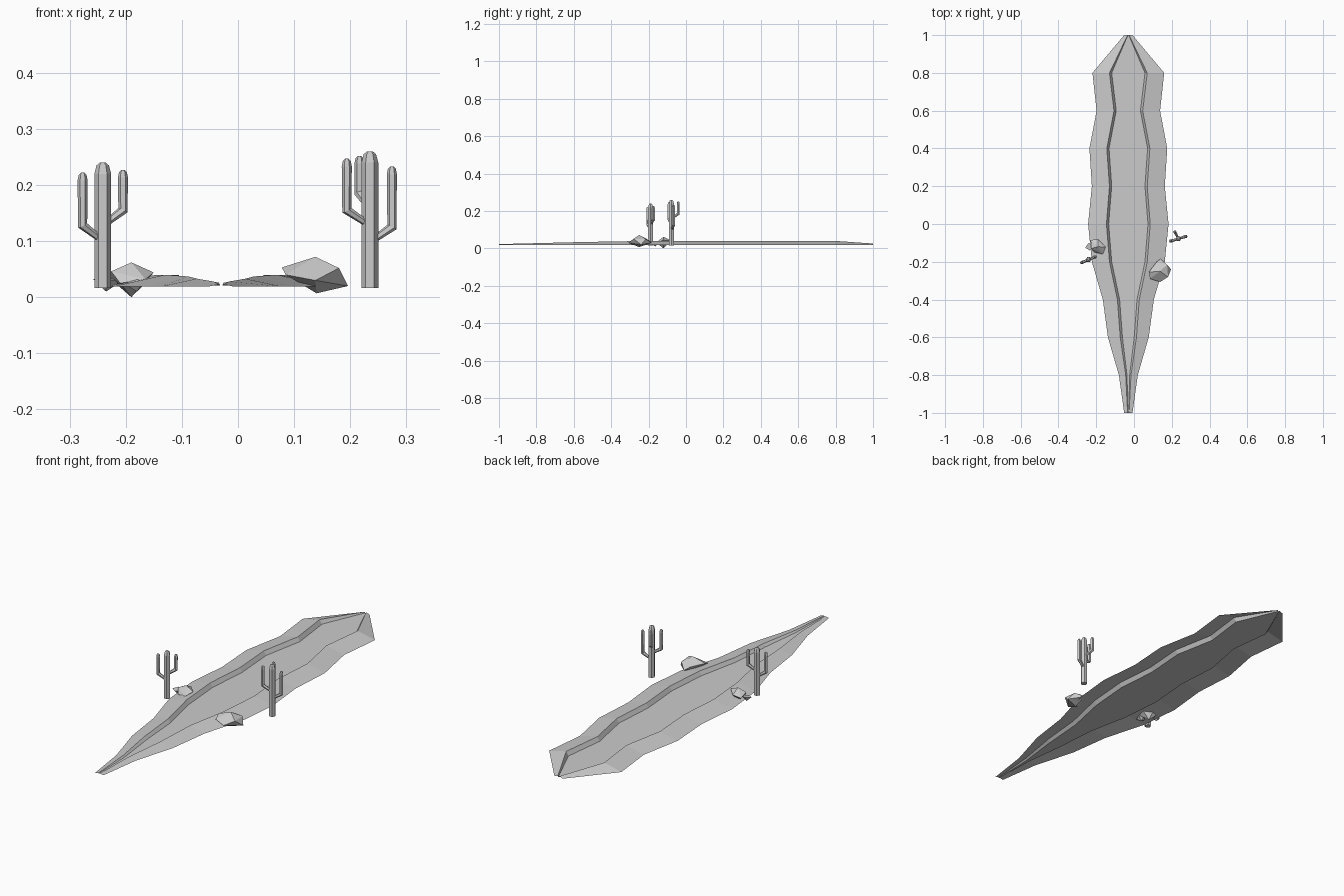
import bpy, bmesh, math
from mathutils import Vector

cube = bpy.data.objects.get("Cube")
if cube:
    bpy.data.objects.remove(cube)

grey = bpy.data.materials.new("plain_grey")
grey.use_nodes = True
grey.diffuse_color = (0.6, 0.6, 0.6, 1)
grey.node_tree.nodes["Principled BSDF"].inputs["Base Color"].default_value = (0.6, 0.6, 0.6, 1)


def finish(bm, name, fix_normals=True):
    if fix_normals:
        bmesh.ops.recalc_face_normals(bm, faces=bm.faces)
    mesh = bpy.data.meshes.new(name)
    bm.to_mesh(mesh)
    bm.free()
    mesh.materials.append(grey)
    obj = bpy.data.objects.new(name, mesh)
    bpy.context.collection.objects.link(obj)
    return obj


def tube(bm, path, radii, sides=6):
    """Sweep a polygon along a path, closing both ends."""
    rings = []
    for i, p in enumerate(path):
        ahead = path[min(i + 1, len(path) - 1)] - p
        behind = p - path[max(i - 1, 0)]
        tangent = (ahead.normalized() + behind.normalized()).normalized()
        turn = Vector((0, 0, 1)).rotation_difference(tangent)
        ring = []
        for k in range(sides):
            a = math.tau * k / sides
            offset = Vector((math.cos(a), math.sin(a), 0)) * radii[i]
            ring.append(bm.verts.new(p + turn @ offset))
        rings.append(ring)
    for a, b in zip(rings, rings[1:]):
        for k in range(sides):
            n = (k + 1) % sides
            bm.faces.new((a[k], a[n], b[n], b[k]))
    bm.faces.new(rings[0][::-1])
    bm.faces.new(rings[-1])


def cactus(name, x, y, top, arms):
    """Arms are (direction in degrees, reach, joint height, top height)."""
    bm = bmesh.new()
    trunk = [Vector((x, y, z)) for z in (0.016, top - 0.02, top - 0.005, top)]
    tube(bm, trunk, (0.015, 0.015, 0.011, 0.005))
    for angle, reach, joint, tip in arms:
        a = math.radians(angle)
        out = Vector((math.cos(a), math.sin(a), 0))
        path = [Vector((x, y, z)) + out * d for d, z in (
            (0.008, joint), (reach, joint + 0.022), (reach, tip - 0.014),
            (reach, tip - 0.004), (reach, tip))]
        tube(bm, path, (0.006, 0.009, 0.009, 0.007, 0.003))
    finish(bm, name)


def rock(name, points):
    bm = bmesh.new()
    for p in points:
        bm.verts.new(p)
    hull = bmesh.ops.convex_hull(bm, input=bm.verts)
    loose = [v for v in bm.verts if not v.link_faces]
    bmesh.ops.delete(bm, geom=loose, context='VERTS')
    finish(bm, name)


# Channel: outer half width, crest half width and crest height per station
CENTRE, LOW = -0.03, 0.021
stations = [
    (0.022, 0.004, 0.023), (0.05, 0.014, 0.028), (0.108, 0.043, 0.033),
    (0.135, 0.058, 0.037), (0.193, 0.1, 0.04), (0.213, 0.116, 0.04),
    (0.193, 0.1, 0.04), (0.206, 0.114, 0.04), (0.168, 0.076, 0.04),
    (0.19, 0.1, 0.04), (0.022, 0.004, 0.026)]


def strip(name, section):
    bm = bmesh.new()
    rows = []
    for i, s in enumerate(stations):
        rows.append([bm.verts.new((CENTRE + x, -1 + 0.2 * i, z)) for x, z in section(*s)])
    for a, b in zip(rows, rows[1:]):
        for k in range(len(a) - 1):
            bm.faces.new((a[k], a[k + 1], b[k + 1], b[k]))
    finish(bm, name, False)


def floor_edge(crest):
    return crest - min(0.012, crest * 0.5)


strip("channel_floor", lambda o, c, h: [(-floor_edge(c), LOW), (floor_edge(c), LOW)])
strip("left_bank", lambda o, c, h: [(floor_edge(c), LOW), (c, h), (o, 0.019)])
strip("right_bank", lambda o, c, h: [(-o, 0.019), (-c, h), (-floor_edge(c), LOW)])

# Cacti
cactus("left_cactus", 0.235, -0.078, 0.26, [
    (197, 0.043, 0.133, 0.247), (17, 0.041, 0.103, 0.233), (117, 0.041, 0.163, 0.252)])
cactus("right_cactus", -0.241, -0.189, 0.24, [
    (203, 0.039, 0.106, 0.222), (23, 0.039, 0.133, 0.227)])

# Rocks
rock("left_rock", [
    (0.078, -0.255, 0.053), (0.085, -0.29, 0.04), (0.138, -0.307, 0.03),
    (0.18, -0.28, 0.052), (0.196, -0.24, 0.02), (0.138, -0.25, 0.072),
    (0.14, -0.25, 0.007), (0.12, -0.2, 0.045), (0.175, -0.215, 0.05),
    (0.14, -0.185, 0.03)])
rock("right_rock", [
    (-0.226, -0.13, 0.046), (-0.23, -0.085, 0.035), (-0.19, -0.08, 0.042),
    (-0.15, -0.122, 0.044), (-0.165, -0.16, 0.032), (-0.19, -0.12, 0.062),
    (-0.19, -0.12, 0.0), (-0.21, -0.15, 0.025)])
rock("right_side_stone", [
    (-0.258, -0.125, 0.032), (-0.24, -0.1, 0.035), (-0.235, -0.14, 0.03),
    (-0.235, -0.12, 0.01), (-0.205, -0.12, 0.03)])
rock("right_front_stone", [
    (-0.2, -0.165, 0.022), (-0.17, -0.185, 0.025), (-0.16, -0.155, 0.03),
    (-0.18, -0.165, 0.01), (-0.185, -0.14, 0.035)])
